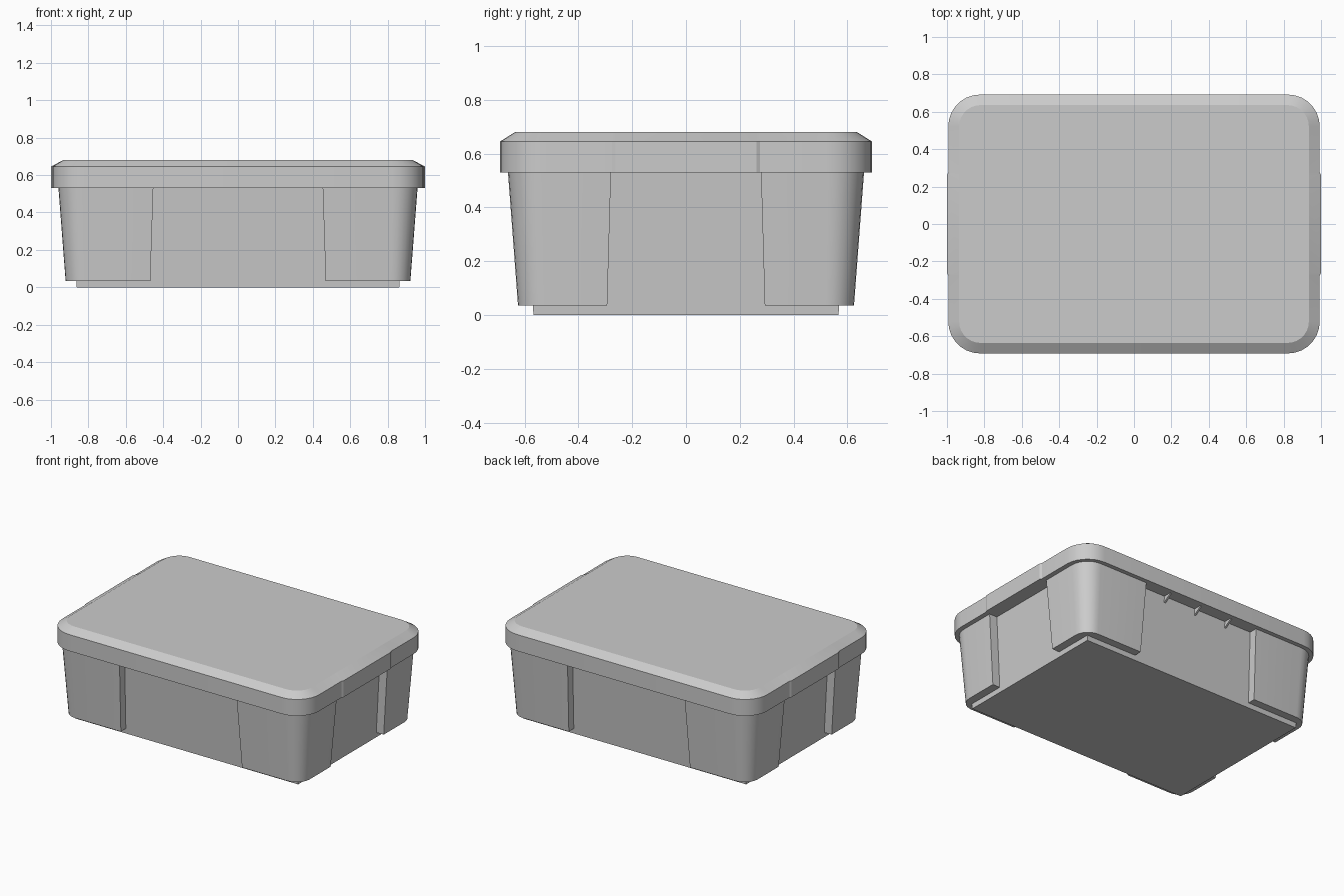
import bpy, bmesh
from math import cos, sin, pi, radians

if "Cube" in bpy.data.objects:
    bpy.data.objects.remove(bpy.data.objects["Cube"])

SEG = 7


def loft(name, rings):
    """Closed solid skinned through equal-length rings, given bottom to top."""
    bm = bmesh.new()
    loops = [[bm.verts.new(p) for p in ring] for ring in rings]
    n = len(loops[0])
    for a, b in zip(loops, loops[1:]):
        for i in range(n):
            j = (i + 1) % n
            bm.faces.new((a[i], a[j], b[j], b[i]))
    bm.faces.new(loops[0][::-1])
    bm.faces.new(loops[-1])
    bmesh.ops.recalc_face_normals(bm, faces=bm.faces)
    me = bpy.data.meshes.new(name)
    bm.to_mesh(me)
    bm.free()
    ob = bpy.data.objects.new(name, me)
    bpy.context.collection.objects.link(ob)
    return ob


def smooth(ob):
    bpy.ops.object.select_all(action='DESELECT')
    ob.select_set(True)
    bpy.context.view_layer.objects.active = ob
    bpy.ops.object.shade_smooth_by_angle(angle=radians(25))


def corner(x, y, r):
    """Rounded corner points from the +x side round to the +y side."""
    return [(x - r + r * cos(pi / 2 * i / SEG), y - r + r * sin(pi / 2 * i / SEG))
            for i in range(SEG + 1)]


def lid_ring(x, y, r, z, tab):
    """Rounded rectangle with a shallow grip tab on both short sides."""
    q = [(x + tab, 0.262), (x, 0.275)] + corner(x, y, r)
    half = q + [(-px, py) for px, py in reversed(q)]
    return [(px, py, z) for px, py in half + [(-px, -py) for px, py in half]]


def lerp(a, b, z):
    return a + (b - a) * z / 0.53


def core_ring(z):
    x, y = lerp(0.862, 0.90, z), lerp(0.567, 0.605, z)
    return [(x, y, z), (-x, y, z), (-x, -y, z), (x, -y, z)]


def post_ring(z):
    """L-shaped section wrapping one corner of the tub."""
    x, y = lerp(0.919, 0.96, z), lerp(0.622, 0.662, z)
    ix, iy = lerp(0.47, 0.453, z), lerp(0.294, 0.279, z)
    cx, cy = lerp(0.862, 0.90, z) - 0.003, lerp(0.567, 0.605, z) - 0.003
    pts = [(cx, iy), (x, iy)] + corner(x, y, lerp(0.10, 0.13, z)) + [(ix, y), (ix, cy), (cx, cy)]
    return [(px, py, z) for px, py in pts]


# tapered tub
loft("tub", [core_ring(0), core_ring(0.535)])

# four raised corner panels
posts = loft("corner_panels", [post_ring(0.035), post_ring(0.535)])
mod = posts.modifiers.new("mirror", 'MIRROR')
mod.use_axis = (True, True, False)
mod.use_mirror_merge = False
smooth(posts)

# lid with bevelled top edge
lid = loft("lid", [lid_ring(0.993, 0.692, 0.17, 0.53, 0.007),
                   lid_ring(0.993, 0.692, 0.17, 0.645, 0.007),
                   lid_ring(0.935, 0.636, 0.115, 0.68, 0)])
smooth(lid)

# small gussets under the lid at the back
for i in (-1, 0, 1):
    x = i * 0.25
    tri = [(0.60, 0.535), (0.66, 0.535), (0.66, 0.525), (0.60, 0.485)]
    loft("rear_gusset", [[(x + s, y, z) for y, z in tri] for s in (-0.006, 0.006)])
